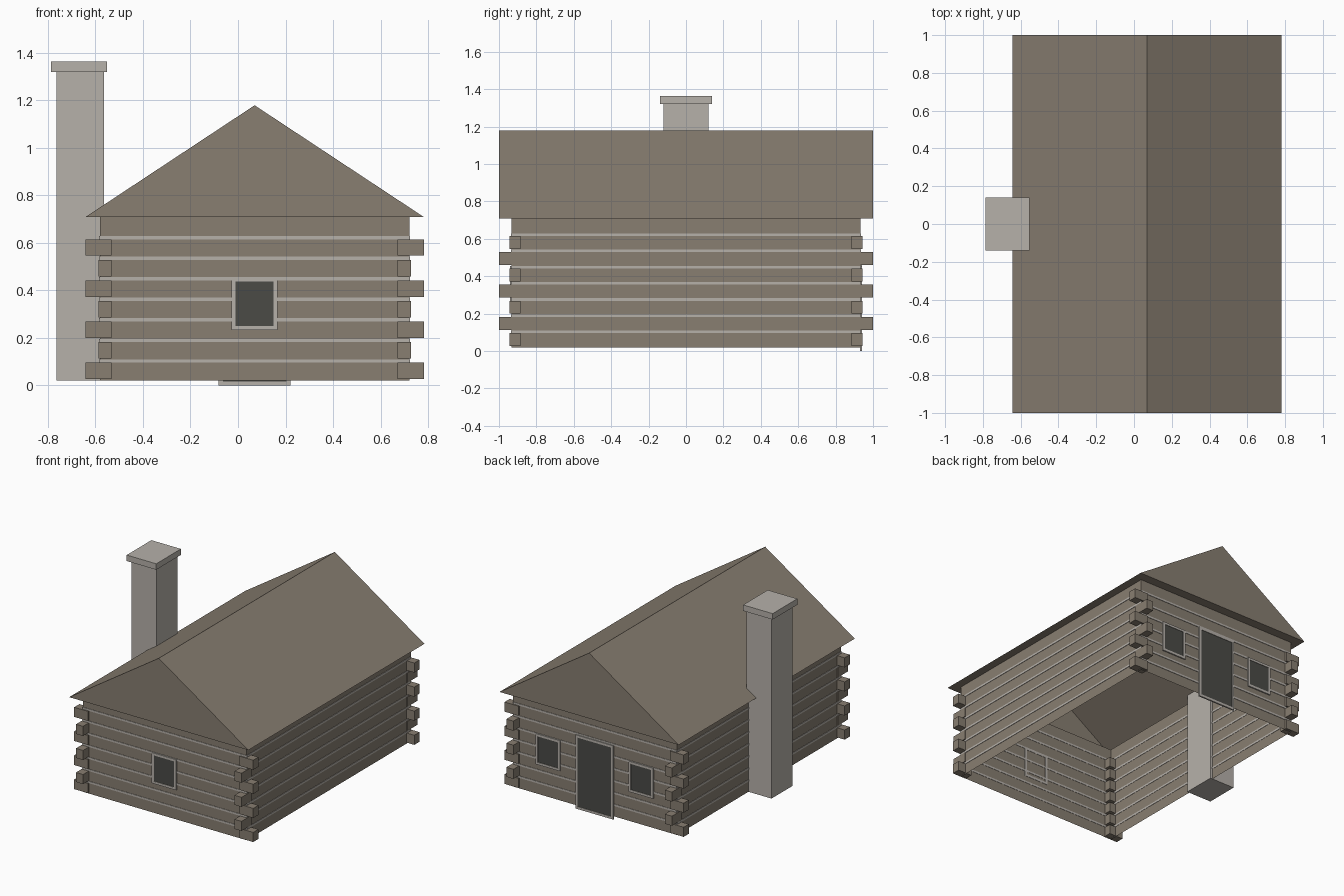
import bpy, bmesh

cube = bpy.data.objects.get("Cube")
if cube:
    bpy.data.objects.remove(cube, do_unlink=True)

CX = 0.07                      # centre line of the house
WX, WY = 0.651, 0.933          # wall half sizes
RX, RY = 0.712, 1.0            # roof half sizes
BASE, EAVE, RIDGE = 0.02, 0.709, 1.179
LOG_H, PITCH, LEVELS = 0.069, 0.0865, 7


def material(name, rgb):
    m = bpy.data.materials.new(name)
    m.use_nodes = True
    m.diffuse_color = (*rgb, 1)
    m.node_tree.nodes["Principled BSDF"].inputs["Base Color"].default_value = (*rgb, 1)
    return m


BROWN = material("weathered brown wood", (0.246, 0.209, 0.165))
GREY = material("pale grey", (0.468, 0.440, 0.402))
DARK = material("dark opening", (0.069, 0.069, 0.061))


def finish(name, bm, mat):
    mesh = bpy.data.meshes.new(name)
    bm.to_mesh(mesh)
    bm.free()
    mesh.materials.append(mat)
    ob = bpy.data.objects.new(name, mesh)
    bpy.context.collection.objects.link(ob)
    return ob


def add_box(bm, x, y, z):
    """Box from (low, high) ranges on each axis."""
    verts = bmesh.ops.create_cube(bm, size=1)["verts"]
    for v in verts:
        for i, (lo, hi) in enumerate((x, y, z)):
            v.co[i] = lo if v.co[i] < 0 else hi
    return verts


def boxes(name, mat, ranges):
    bm = bmesh.new()
    for r in ranges:
        add_box(bm, *r)
    return finish(name, bm, mat)


def span(centre, a, b, side):
    """Range between offsets a and b on one side of a centre."""
    return tuple(sorted((centre + side * a, centre + side * b)))


# Hollow walls, open at top and bottom
bm = bmesh.new()
add_box(bm, (CX - WX, CX + WX), (-WY, WY), (BASE, EAVE))
bm.normal_update()
bmesh.ops.delete(bm, geom=[f for f in bm.faces if abs(f.normal.z) > 0.5], context='FACES')
finish("walls", bm, BROWN)

# Gabled roof with a soffit ring around the walls
bm = bmesh.new()
corners = ((-1, -1), (1, -1), (1, 1), (-1, 1))
eave = [bm.verts.new((CX + sx * RX, sy * RY, EAVE)) for sx, sy in corners]
inner = [bm.verts.new((CX + sx * WX, sy * WY, EAVE)) for sx, sy in corners]
front_top, back_top = [bm.verts.new((CX, y, RIDGE)) for y in (-RY, RY)]
bm.faces.new((eave[0], eave[1], front_top))
bm.faces.new((eave[2], eave[3], back_top))
bm.faces.new((eave[1], eave[2], back_top, front_top))
bm.faces.new((eave[3], eave[0], front_top, back_top))
for i in range(4):
    j = (i + 1) % 4
    bm.faces.new((eave[j], eave[i], inner[i], inner[j]))
finish("roof", bm, BROWN)

# Crossing log ends at the corners and chinking strips between the logs
log_ends, chinking = [], []
for k in range(LEVELS):
    z = 0.027 + k * PITCH
    level = (z, z + LOG_H)
    gap = (z + LOG_H, z + LOG_H + 0.014)
    for sx, sy in corners:
        long_x = k % 2 == 0
        log_ends.append((span(CX, 0.602, RX if long_x else 0.658, sx),
                         span(0, 0.885, 0.944 if long_x else RY, sy), level))
    for s in (-1, 1):
        chinking.append(((CX - WX, CX + WX), span(0, WY - 0.002, WY + 0.003, s), gap))
        chinking.append((span(CX, WX - 0.002, WX + 0.003, s), (-WY, WY), gap))
boxes("log_ends", BROWN, log_ends)
boxes("chinking", GREY, chinking)


# Framed openings on the front and back walls
def opening(name, x, half, z0, z1, side):
    t = 0.017
    depth = span(0, WY - 0.002, WY + 0.009, side)
    frame = [(span(x, half - t, half, s), depth, (z0, z1)) for s in (-1, 1)]
    inside = (x - half + t, x + half - t)
    frame += [(inside, depth, (z0, z0 + t)), (inside, depth, (z1 - t, z1))]
    boxes(name + "_frame", GREY, frame)
    pane_depth = span(0, WY, WY + 0.006, side)
    boxes(name + "_pane", DARK, [(inside, pane_depth, (z0 + t, z1 - t))])


opening("front_window", CX, 0.097, 0.234, 0.454, -1)
opening("back_left_window", CX + 0.37, 0.097, 0.234, 0.454, 1)
opening("back_right_window", CX - 0.37, 0.097, 0.234, 0.454, 1)
opening("back_door", CX, 0.151, 0.0, 0.53, 1)

# Chimney on the right side
boxes("chimney", GREY, [((-0.764, -0.564), (-0.12, 0.12), (BASE, 1.32))])
boxes("chimney_cap", GREY, [((-0.787, -0.552), (-0.14, 0.14), (1.32, 1.363))])
